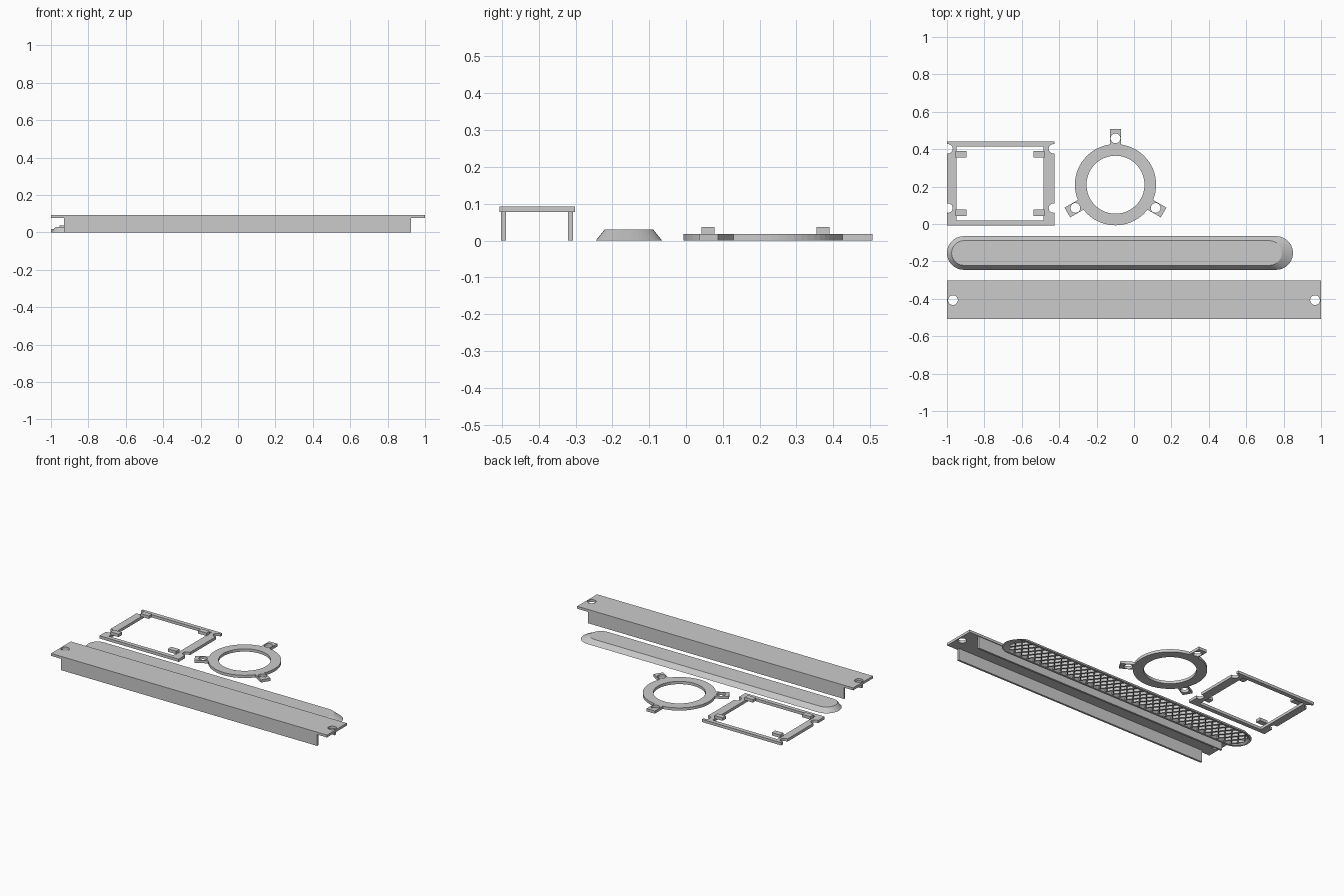
import bpy, bmesh, math
from mathutils import Matrix, Vector

cube = bpy.data.objects.get("Cube")
if cube:
    bpy.data.objects.remove(cube, do_unlink=True)

grey = bpy.data.materials.new("plain_grey")
grey.use_nodes = True
grey.diffuse_color = (0.6, 0.6, 0.6, 1)
for node in grey.node_tree.nodes:
    if node.type == 'BSDF_PRINCIPLED':
        node.inputs["Base Color"].default_value = grey.diffuse_color


def finish(name, bm):
    bmesh.ops.recalc_face_normals(bm, faces=bm.faces)
    mesh = bpy.data.meshes.new(name)
    bm.to_mesh(mesh)
    bm.free()
    mesh.materials.append(grey)
    obj = bpy.data.objects.new(name, mesh)
    bpy.context.collection.objects.link(obj)
    return obj


def add_box(bm, lo, hi, matrix=Matrix()):
    lo, hi = Vector(lo), Vector(hi)
    local = Matrix.Translation((lo + hi) / 2) @ Matrix.Diagonal((hi - lo).to_4d())
    local[3][3] = 1
    bmesh.ops.create_cube(bm, size=1, matrix=matrix @ local)


def box(name, lo, hi, matrix=Matrix()):
    bm = bmesh.new()
    add_box(bm, lo, hi, matrix)
    return finish(name, bm)


def cylinder(name, x, y, radius, z0, z1, sides=40):
    bm = bmesh.new()
    bmesh.ops.create_cone(bm, cap_ends=True, segments=sides, radius1=radius, radius2=radius,
                          depth=z1 - z0, matrix=Matrix.Translation((x, y, (z0 + z1) / 2)))
    return finish(name, bm)


def combine(obj, tools, operation):
    """Apply a boolean with each tool, then remove the tools."""
    for tool in tools:
        mod = obj.modifiers.new("bool", 'BOOLEAN')
        mod.operation, mod.solver, mod.object = operation, 'EXACT', tool
    bpy.context.view_layer.update()
    graph = bpy.context.evaluated_depsgraph_get()
    mesh = bpy.data.meshes.new_from_object(obj.evaluated_get(graph))
    obj.modifiers.clear()
    obj.data = mesh
    for tool in tools:
        bpy.data.objects.remove(tool, do_unlink=True)


# Channel cover: top plate with a screw hole at each end, and two long walls
plate = box("channel_top", (-1, -0.507, 0.077), (1, -0.302, 0.093))
combine(plate, [cylinder("hole", x, -0.407, 0.026, 0, 0.2) for x in (-0.968, 0.968)], 'DIFFERENCE')
for side, y in (("front", -0.502), ("back", -0.32)):
    box(f"channel_{side}_wall", (-0.93, y, 0), (0.925, y + 0.013, 0.077))

# Long rounded lens: chamfered shell, hollow underneath
LENS_Y = -0.155


def stadium(bm, x0, x1, r, z, steps=20):
    verts = []
    for cx, start in ((x1 - r, -math.pi / 2), (x0 + r, math.pi / 2)):
        for i in range(steps + 1):
            a = start + math.pi * i / steps
            verts.append(bm.verts.new((cx + r * math.cos(a), LENS_Y + r * math.sin(a), z)))
    return verts


bm = bmesh.new()
loops = [stadium(bm, *args) for args in (
    (-0.975, 0.79, 0.066, 0.03), (-1, 0.85, 0.09, 0),
    (-0.987, 0.835, 0.077, 0), (-0.96, 0.77, 0.06, 0.018))]
bm.faces.new(loops[0])
bm.faces.new(loops[-1])
for a, b in zip(loops, loops[1:]):
    for i in range(len(a)):
        j = (i + 1) % len(a)
        bm.faces.new((a[i], a[j], b[j], b[i]))
lens = finish("lens_shell", bm)

# Diamond lattice under the lens
bm = bmesh.new()
X0, X1, R, PITCH = -0.975, 0.8, 0.07, 0.05


def inside(x, y):
    cx = min(max(x, X0 + R), X1 - R)
    return math.hypot(x - cx, y) <= R


for slope in (-1, 1):
    for k in range(int((X1 - X0) / PITCH) + 1):
        mid = X0 + k * PITCH
        samples = [i * R / 40 for i in range(-40, 41)]
        ys = [t for t in samples if inside(mid + slope * t * 0.8, t)]
        if len(ys) < 5:
            continue
        c, half = (ys[0] + ys[-1]) / 2, (ys[-1] - ys[0]) / 2 * math.hypot(1, 0.8)
        turn = Matrix.Translation((mid + slope * c * 0.8, LENS_Y + c, 0)) @ \
            Matrix.Rotation(math.atan2(1, slope * 0.8), 4, 'Z')
        add_box(bm, (-half, -0.003, 0.002), (half, 0.003, 0.019), turn)
finish("lens_lattice", bm)

# Mounting ring with three drilled lugs
RX, RY, THICK = -0.099, 0.21, 0.018
ring = cylinder("mounting_ring", RX, RY, 0.217, 0, THICK, 64)
lugs, holes = [], [cylinder("bore", RX, RY, 0.155, -0.1, 0.1, 64)]
for degrees in (90, 210, 330):
    a = math.radians(degrees)
    turn = Matrix.Translation((RX, RY, 0)) @ Matrix.Rotation(a, 4, 'Z')
    lugs.append(box("lug", (0.18, -0.03, 0), (0.297, 0.03, THICK), turn))
    holes.append(cylinder("hole", RX + 0.248 * math.cos(a), RY + 0.248 * math.sin(a), 0.026, -0.1, 0.1))
combine(ring, lugs, 'UNION')
combine(ring, holes, 'DIFFERENCE')

# Rectangular frame with edge notches
frame = box("frame", (-1, -0.007, 0), (-0.425, 0.442, THICK))
cutters = [box("opening", (-0.95, 0.02, -0.1), (-0.483, 0.414, 0.1))]
for x in (-0.994, -0.431):
    for y in (0.085, 0.402):
        cutters.append(cylinder("notch", x, y, 0.025, -0.1, 0.1))
combine(frame, cutters, 'DIFFERENCE')

# Raised clips reaching over the frame opening
for side, x in (("right", -0.955), ("left", -0.538)):
    for end, y in (("front", 0.042), ("back", 0.355)):
        box(f"frame_clip_{end}_{side}", (x, y, THICK), (x + 0.06, y + 0.035, 0.037))
